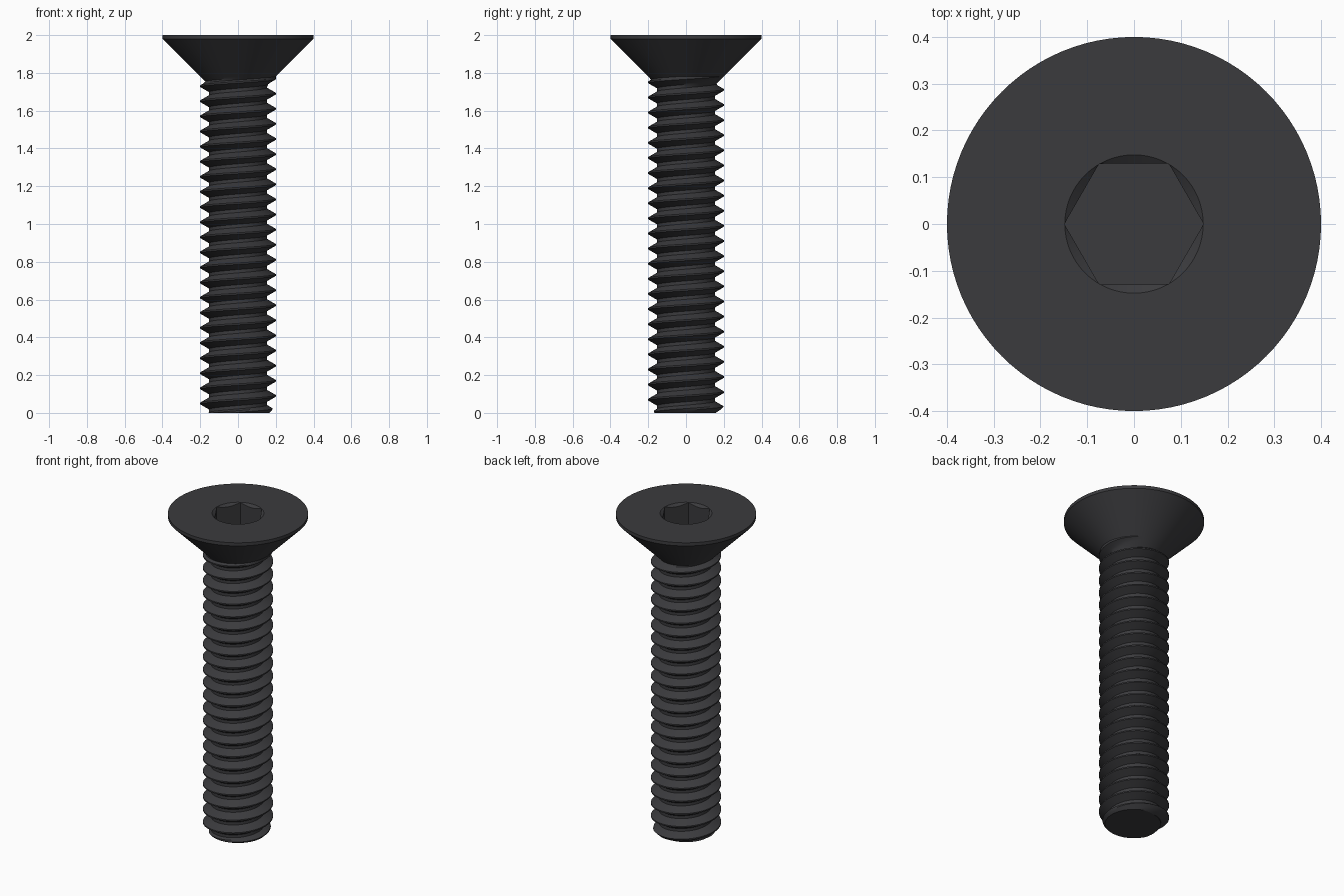
import bpy, bmesh, math

if "Cube" in bpy.data.objects:
    bpy.data.objects.remove(bpy.data.objects["Cube"])

SEG = 96
PITCH = 0.08
CREST, ROOT = 0.20, 0.153
NECK_Z = 1.78
CREST_Z = 0.01          # crest height at angle 0


def thread_radius(a, z):
    # trapezoid thread profile, chamfered at the tip, filled out at the neck
    p = ((z - CREST_Z) / PITCH - a / math.tau) % 1.0
    d = min(p, 1 - p)
    t = min(max((d - 0.05) / 0.34, 0), 1)
    r = CREST + (ROOT - CREST) * t
    return max(min(r, 0.165 + z), z - NECK_Z + CREST)


def hex_radius(a):
    return 0.129 / math.cos(a % (math.pi / 3) - math.pi / 6)


angles = [math.tau * i / SEG for i in range(SEG + 1)]
rings = []              # each ring is a list of (radius, z) over the angles

# tip and helical shank rows
rings.append([(0.0, 0.0) for a in angles])
phases = (-0.05, 0.05, 0.163, 0.277, 0.39, 0.61, 0.723, 0.837)
for turn in range(-2, int(NECK_Z / PITCH) + 3):
    for p in phases:
        ring = []
        for a in angles:
            z = CREST_Z + PITCH * (turn + p + a / math.tau)
            z = min(max(z, 0.0), NECK_Z)
            ring.append((thread_radius(a, z), z))
        rings.append(ring)

# countersunk head
for r, z in ((CREST, NECK_Z), (0.4, 1.98), (0.4, 2.0), (0.148, 2.0)):
    rings.append([(r, z) for a in angles])

# hex socket with a conical lead-in
FLOOR = 1.84
rings.append([(hex_radius(a), 2.0 - 0.7 * max(0.149 - hex_radius(a), 0)) for a in angles])
rings.append([(hex_radius(a), FLOOR) for a in angles])
rings.append([(0.0, FLOOR) for a in angles])

# skin the rings and weld the seam
bm = bmesh.new()
grid = [[bm.verts.new((r * math.cos(a), r * math.sin(a), z))
         for a, (r, z) in zip(angles, ring)] for ring in rings]
for lo, hi in zip(grid, grid[1:]):
    for i in range(SEG):
        bm.faces.new((lo[i], lo[i + 1], hi[i + 1], hi[i]))
bmesh.ops.remove_doubles(bm, verts=bm.verts[:], dist=1e-5)
bmesh.ops.recalc_face_normals(bm, faces=bm.faces[:])

mesh = bpy.data.meshes.new("countersunk_screw")
bm.to_mesh(mesh)
bm.free()
screw = bpy.data.objects.new("countersunk_screw", mesh)
bpy.context.collection.objects.link(screw)

# black oxide finish
mat = bpy.data.materials.new("black_oxide")
mat.diffuse_color = (0.043, 0.043, 0.047, 1)
mat.use_nodes = True
mat.node_tree.nodes["Principled BSDF"].inputs["Base Color"].default_value = mat.diffuse_color
mesh.materials.append(mat)

bpy.context.view_layer.objects.active = screw
screw.select_set(True)
bpy.ops.object.shade_smooth_by_angle(angle=math.radians(30))
